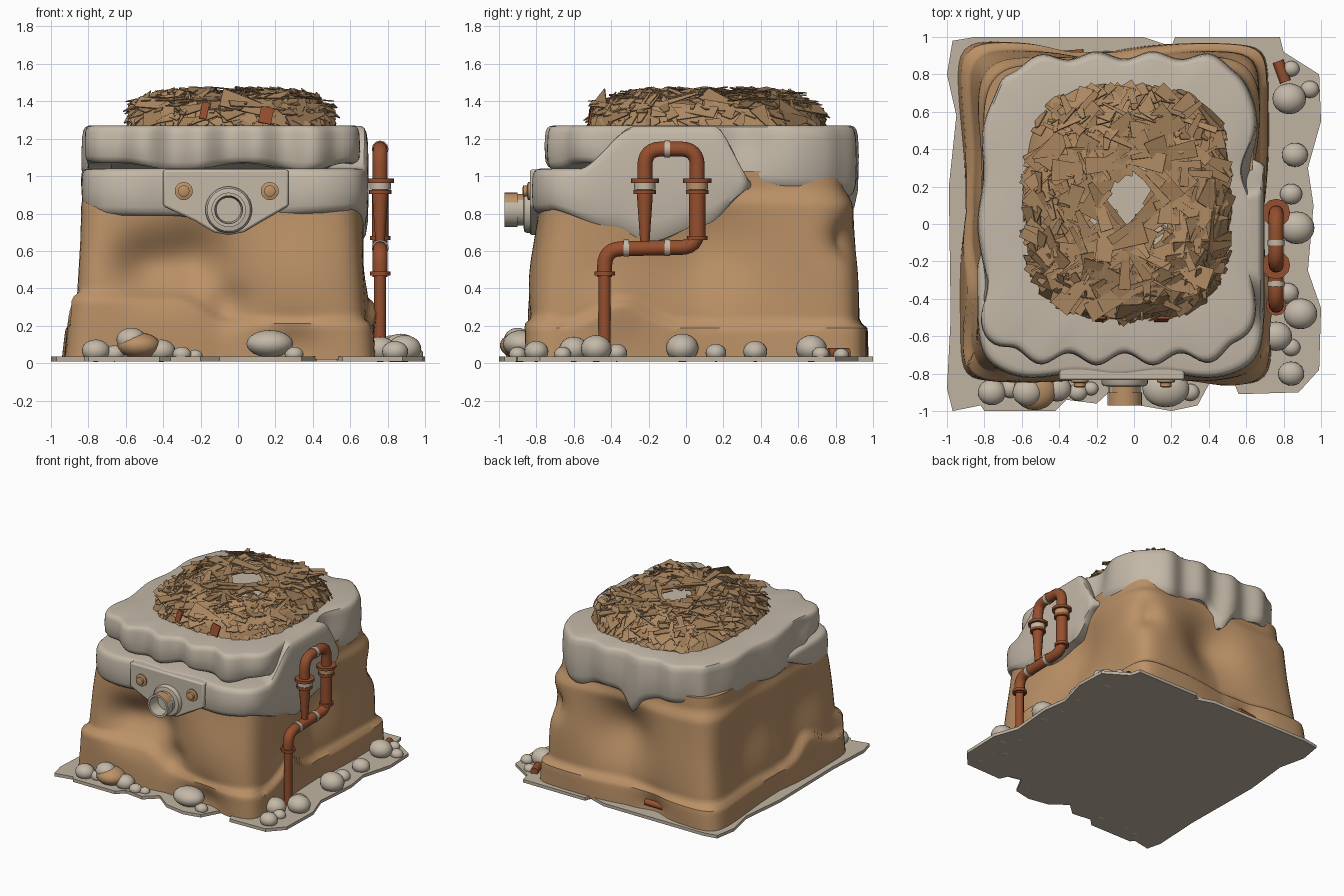
import bpy, bmesh, math, random
from mathutils import Vector, Matrix

if "Cube" in bpy.data.objects:
    bpy.data.objects.remove(bpy.data.objects["Cube"])
random.seed(4)


def material(name, *rgb):
    m = bpy.data.materials.new(name)
    m.use_nodes = True
    m.diffuse_color = (*rgb, 1)
    m.node_tree.nodes["Principled BSDF"].inputs["Base Color"].default_value = (*rgb, 1)
    return m


STONE = material("pale stone", .55, .48, .39)
GROUND = material("dusty ground", .53, .455, .365)
TAN = material("tan rock", .50, .285, .135)
WOOD = material("dry twig", .41, .245, .12)
DARK = material("dark twig", .34, .20, .095)
RUST = material("rusty metal", .30, .078, .027)


def finish(obj, *mats, angle=40):
    for m in mats:
        obj.data.materials.append(m)
    bpy.ops.object.select_all(action='DESELECT')
    obj.select_set(True)
    bpy.context.view_layer.objects.active = obj
    bpy.ops.object.shade_smooth_by_angle(angle=math.radians(angle))
    return obj


def from_bmesh(name, bm, *mats, angle=40):
    bmesh.ops.recalc_face_normals(bm, faces=bm.faces)
    mesh = bpy.data.meshes.new(name)
    bm.to_mesh(mesh)
    bm.free()
    obj = bpy.data.objects.new(name, mesh)
    bpy.context.collection.objects.link(obj)
    return finish(obj, *mats, angle=angle)


def loft(name, mat, fn, rings, seg=160, closed=True):
    bm = bmesh.new()
    loops = [[bm.verts.new(fn(math.tau * i / seg, v)) for i in range(seg)] for v in rings]
    for lo, hi in zip(loops, loops[1:]):
        for i in range(seg):
            j = (i + 1) % seg
            bm.faces.new((lo[i], lo[j], hi[j], hi[i]))
    if closed:
        bm.faces.new(loops[0])
        bm.faces.new(loops[-1])
    return from_bmesh(name, bm, mat)


def prism(name, mat, pts, place, lo, hi):
    bm = bmesh.new()
    a, b = [[bm.verts.new(place(u, v, w)) for u, v in pts] for w in (lo, hi)]
    bm.faces.new(a)
    bm.faces.new(b)
    for i in range(len(pts)):
        j = (i + 1) % len(pts)
        bm.faces.new((a[i], a[j], b[j], b[i]))
    return from_bmesh(name, bm, mat)


# Shape helpers
def squircle(t, n):
    c, s = math.cos(t), math.sin(t)
    k = (abs(c) ** n + abs(s) ** n) ** (1 / n)
    a, b = c / k, s / k
    nrm = Vector((math.copysign(abs(a) ** (n - 1), a), math.copysign(abs(b) ** (n - 1), b), 0))
    return a, b, nrm.normalized()


def step(v):
    v = min(1, max(0, v))
    return v * v * (3 - 2 * v)


def gauss(v, w):
    return math.exp(-(v / w) ** 2)


def interp(v, keys):
    if v <= keys[0][0]:
        return keys[0][1]
    for (x0, y0), (x1, y1) in zip(keys, keys[1:]):
        if v <= x1:
            return y0 + (y1 - y0) * step((v - x0) / (x1 - x0))
    return keys[-1][1]


def push(p, nrm, dents):
    return p - nrm * sum(d * gauss((p - Vector(c)).length, r) for c, r, d in dents)


# Eroded rock body: stepped foot, scooped faces, buttressed corners
DENTS = [((-.5, -.78, .52), .16, .11), ((-.25, -.78, .55), .18, .13), ((.3, -.85, .08), .13, .05),
         ((-.05, -.8, .32), .11, .06), ((.67, .08, .62), .27, .08), ((.7, -.4, .3), .16, -.035),
         ((.6, .86, .66), .11, .08), ((-.05, .9, .62), .24, .13), ((-.35, .95, .07), .12, .05),
         ((-.82, .35, .6), .26, .08), ((-.82, -.3, .6), .24, .06), ((.35, -.8, .45), .3, -.04)]


def body_point(t, z):
    a, b, nrm = squircle(t, 14 - 7 * z)
    side = interp(a, [(-.3, .37), (.1, .23)]) if b < -.9 else .21 + .13 * gauss(b + .45, .2)
    foot = .042 * (1 - step((z - side + .03) / .05))
    low = 1 - z / .9
    shrink = 1 - .04 * step((z - .84) / .1)
    p = Vector((-.105 + .02 * z + (.752 + .042 * low + foot) * a * shrink,
                .06 + (.842 + .028 * low + foot) * b * shrink, z))
    ripple = .01 * math.sin(6 * t + 5 * z) - .045 * max(0, low) * (1 - abs(a * b)) ** 2
    return push(p + nrm * ripple, nrm, DENTS)


loft("rock_body", TAN, body_point, [.02 + .024 * i for i in range(43)], 200)

# Upper stone cap with scalloped rim
CAP_DENTS = [((-.81, .75, 1.1), .28, .06), ((.63, .3, 1.2), .16, .06), ((-.81, -.36, 1.15), .1, .05)]
ROUND = [(0, .82), (0, .96), (.06, .985), (.18, 1), (.5, 1.005), (.82, 1),
         (.93, .99), (.98, .975), (1, .95), (1, .7)]


def cap_point(t, ring):
    h, s = ring
    a, b, nrm = squircle(t, 6)
    x, y = -.085 + .735 * a, .09 + .81 * b
    low = interp(y, [(-.5, 1.05), (-.3, .94)]) + .02 * math.sin(9 * x + 7 * y)
    low -= max(b, 0) ** 8 * (.14 * gauss(x + .12, .08) + .05 * gauss(x - .35, .2))
    p = Vector((x, y, low + (1.27 - low) * h))
    depth = .032 if b < 0 else .02
    wave = depth * math.cos(21 * (x - .1)) * abs(nrm.y) + .014 * math.cos(12 * y) * abs(nrm.x)
    p = push(p + nrm * wave, nrm, CAP_DENTS)
    return Vector((-.08 + (p.x + .08) * s, .1 + (p.y - .1) * s, p.z))


loft("stone_cap", STONE, cap_point, ROUND, 200)


# Lower stone slab: front ledge that wraps round and drips down the left face
def slab_point(t, ring):
    h, s = ring
    a, b, nrm = squircle(t, 8)
    x, y = -.07 + .765 * a, .81 * b
    low = .79 + .03 * step(x) - .07 * gauss(x + .05, .16)
    top = 1.04
    if a > .9 and b > -.97:
        low = interp(y, [(-.78, .82), (-.4, .72), (-.2, .65), (.1, .74), (.37, .93)])
        top = interp(y, [(-.6, 1.04), (-.28, 1.268), (.16, 1.268), (.37, .98)])
    elif a < -.9 and b > -.97:
        low = interp(y, [(-.6, .8), (-.1, .98)])
    back = interp(y, [(.3, 1), (.42, .88)]) if a > 0 else interp(y, [(-.25, 1), (.05, .88)])
    wave = .012 * math.cos(13 * x + 1) * abs(nrm.y)
    s *= back
    return Vector((-.07 + (x + .07) * s, y * s, low + (top - low) * h)) + nrm * wave


loft("stone_slab", STONE, slab_point, ROUND, 240)

# Ground sheet with ragged outline
prism("ground_sheet", GROUND,
      [(-.97, .98), (-1, .8), (-.95, .58), (-.99, .2), (-.98, -.5), (-1, -.88), (-.97, -1), (-.82, -.97),
       (-.8, -1), (-.42, -1), (-.36, -.94), (-.2, -.96), (-.1, -.87), (.03, -.97), (.2, -1), (.34, -.97),
       (.42, -.82), (.53, -.84), (.56, -.91), (.88, -.9), (.99, -.78), (1, -.45), (.93, -.25), (.96, .1),
       (.93, .3), (1, .55), (.99, .8), (.8, .92), (.78, 1), (.22, 1), (.2, .95), (.05, 1), (-.85, 1)],
      lambda u, v, w: (u, v, w), .01, .035)

# Outlet housing on the front
housing = prism("outlet_housing", STONE,
                [(-.4, 1.035), (.27, 1.035), (.27, .84), (.13, .76), (.03, .70), (-.05, .685),
                 (-.13, .70), (-.23, .76), (-.4, .84)],
                lambda u, v, w: (u, w, v), -.65, -.835)
bevel = housing.modifiers.new("soft_edges", 'BEVEL')
bevel.width, bevel.segments = .012, 2


def lathe_front(name, mat, x, z, profile, closed=True):
    return loft(name, mat, lambda t, q: (x + q[0] * math.cos(t), q[1], z + q[0] * math.sin(t)),
                profile, 28, closed)


outlet = lathe_front("outlet_pipe", STONE, -.05, .82,
                     [(.125, -.8), (.125, -.85), (.115, -.865), (.085, -.87), (.085, -.9), (.092, -.9),
                      (.092, -.97), (.075, -.97), (.065, -.86)], False)
# Stained upper side of the outlet
outlet.data.materials.append(TAN)
for f in outlet.data.polygons:
    f.material_index = int(f.center.y < -.87 and f.center.z > .865 and abs(f.normal.y) < .5)
lathe_front("outlet_inside", STONE, -.05, .82, [(.07, -.85), (.07, -.875)])
for x in (-.29, .17):
    lathe_front("housing_bolt", TAN, x, .92,
                [(.048, -.82), (.048, -.845), (.03, -.85), (.03, -.87), (.015, -.875)])


# Rusty pipework
def tube(name, mat, pts, radius, bend=.07, end_scale=1):
    pts = [Vector(p) for p in pts]
    path = [pts[0]]
    for p, c, n in zip(pts, pts[1:], pts[2:]):
        a, b = c + (p - c).normalized() * bend, c + (n - c).normalized() * bend
        for i in range(7):
            u = i / 6
            path.append(a * (1 - u) ** 2 + c * 2 * u * (1 - u) + b * u * u)
    path.append(pts[-1])
    cu = bpy.data.curves.new(name, 'CURVE')
    cu.dimensions, cu.bevel_depth, cu.bevel_resolution, cu.use_fill_caps = '3D', radius, 4, True
    sp = cu.splines.new('POLY')
    sp.points.add(len(path) - 1)
    for q, p in zip(sp.points, path):
        q.co = (*p, 1)
    sp.points[-1].radius = end_scale
    obj = bpy.data.objects.new(name, cu)
    bpy.context.collection.objects.link(obj)
    bpy.ops.object.select_all(action='DESELECT')
    obj.select_set(True)
    bpy.context.view_layer.objects.active = obj
    bpy.ops.object.convert(target='MESH')
    return finish(bpy.context.object, mat)


PX = .76
tube("lower_pipe", RUST, [(PX, -.435, .02), (PX, -.435, .5)], .032)
tube("main_pipe", RUST, [(PX, -.435, .46), (PX, -.435, .61), (PX, .06, .62), (PX, .06, 1.145),
                         (PX, -.22, 1.145), (PX, -.22, .92)], .04, .09)
tube("tapered_pipe", RUST, [(PX, -.22, .95), (PX, -.22, .9), (PX, -.22, .65)], .042, .01, .6)
tube("thick_pipe", RUST, [(PX, .06, .68), (PX, .06, .94)], .044)
tube("buried_pipe", RUST, [(-.45, .895, .09), (-.27, .91, .1)], .025)
tube("loose_pipe", RUST, [(.77, .87, .05), (.81, .76, .05)], .03)


def collar(name, mat, y, z, r, depth, along_y=False):
    d = Vector((0, depth / 2, 0) if along_y else (0, 0, depth / 2))
    c = Vector((PX, y, z))
    tube(name, mat, [c - d, c + d], r)


for y, z, r in ((-.435, .48, .055), (.06, .67, .055), (-.22, .915, .06), (-.22, .975, .075),
                (.06, .915, .06), (.06, .975, .075)):
    collar("pipe_flange", RUST, y, z, r, .022)
for y, mat in ((-.22, STONE), (.06, TAN)):
    collar("pipe_joint", mat, y, .945, .057, .035)
for y, z in ((-.32, .615), (-.1, .618), (-.1, 1.145)):
    collar("pipe_band", STONE, y, z, .045, .028, True)

# Nest of overlapping pointed shards on a low dome with an open middle
NC = Vector((-.035, .115, 0))


def dome(t, r):
    a, b, _ = squircle(t, 3.2)
    return NC + Vector((.55 * a * r, .62 * b * r, 1.28 + .09 * (1 - r ** 10) + .085 * (1 - r * r)))


loft("nest_lining", WOOD, lambda t, r: dome(t, r) - Vector((0, 0, .02)),
     [.4, .55, .7, .8, .9, .95, .98, 1], 48, False)


def in_nest(p):
    r = ((abs(p.x - NC.x) / .55) ** 3.2 + (abs(p.y - NC.y) / .62) ** 3.2) ** (1 / 3.2)
    return r < 1.02 and 1.265 < p.z < 1.478 - .07 * r ** 4


def in_gap(p):
    return any(math.hypot((p.x - x) / rx, (p.y - y) / ry) < 1
               for x, y, rx, ry in ((-.03, .17, .09, .14), (.12, -.1, .06, .06)))


bm = bmesh.new()
placed = 0
while placed < 330:
    r = math.sqrt(random.uniform(.05, 1))
    p = dome(random.uniform(0, math.tau), r)
    out = (p - NC).xy.normalized().to_3d()
    up = (out * 2.5 * r ** 7 + Vector((0, 0, 1)) + .1 * Vector([random.gauss(0, 1) for _ in "xyz"])).normalized()
    turn = random.uniform(0, math.tau)
    along = up.cross(Vector((math.cos(turn), math.sin(turn), .1)) + out * 2 * r ** 6).normalized()
    length = random.uniform(.25, .65)
    while length > .08 and not all(in_nest(p + along * length * k) for k in (-.5, .5)):
        length *= .85
    if any(in_gap(p + along * length * k) for k in (-.5, -.25, 0, .25, .5)):
        continue
    rot = Matrix((along, up.cross(along), up)).transposed().to_4x4()
    size = Matrix.Diagonal((length, random.uniform(.03, .13), .006, 1))
    first = len(bm.faces)
    shard = bmesh.ops.create_cube(bm, size=1)["verts"]
    for v in shard:
        v.co.y *= .25 if v.co.x > 0 else 1
    bmesh.ops.transform(bm, matrix=Matrix.Translation(p) @ rot @ size, verts=shard)
    bm.faces.ensure_lookup_table()
    for f in bm.faces[first:]:
        f.material_index = placed % 4 == 0
    placed += 1
from_bmesh("nest_twigs", bm, WOOD, DARK, angle=20)

# Rusty scraps caught in the front of the nest
for x, z, w in ((.15, 1.325, .07), (-.18, 1.35, .04)):
    bpy.ops.mesh.primitive_cube_add(size=1, location=(x, -.51, z), rotation=(-.2, .2, 0))
    bpy.context.object.name = "rust_scrap"
    bpy.context.object.scale = (w, .012, .09)
    finish(bpy.context.object, RUST)


# Boulders scattered along the foot
def boulder(x, y, r, mat=STONE, z=None, flat=.8, deep=.92):
    bpy.ops.mesh.primitive_uv_sphere_add(segments=20, ring_count=12, location=(x, y, z or .01 + r * .75))
    bpy.context.object.name = "boulder"
    bpy.context.object.scale = (r, r * deep, r * flat)
    finish(bpy.context.object, mat, angle=60)


for x, y, r in ((.83, .67, .09), (.84, .83, .045), (.94, .72, .05), (.86, .37, .07), (.84, .16, .06),
                (.87, -.02, .095), (.82, -.37, .06), (.89, -.48, .09), (.76, -.6, .085),
                (.84, -.66, .05), (.84, -.8, .07), (-.76, -.9, .075), (-.66, -.88, .055),
                (-.41, -.88, .075), (-.3, -.9, .05), (-.23, -.88, .04), (.3, -.9, .05)):
    boulder(x, y, r)
boulder(.17, -.88, .125, flat=.58, deep=.8)
boulder(-.57, -.9, .08, z=.125)
boulder(-.53, -.89, .115, TAN, .095, .6)
